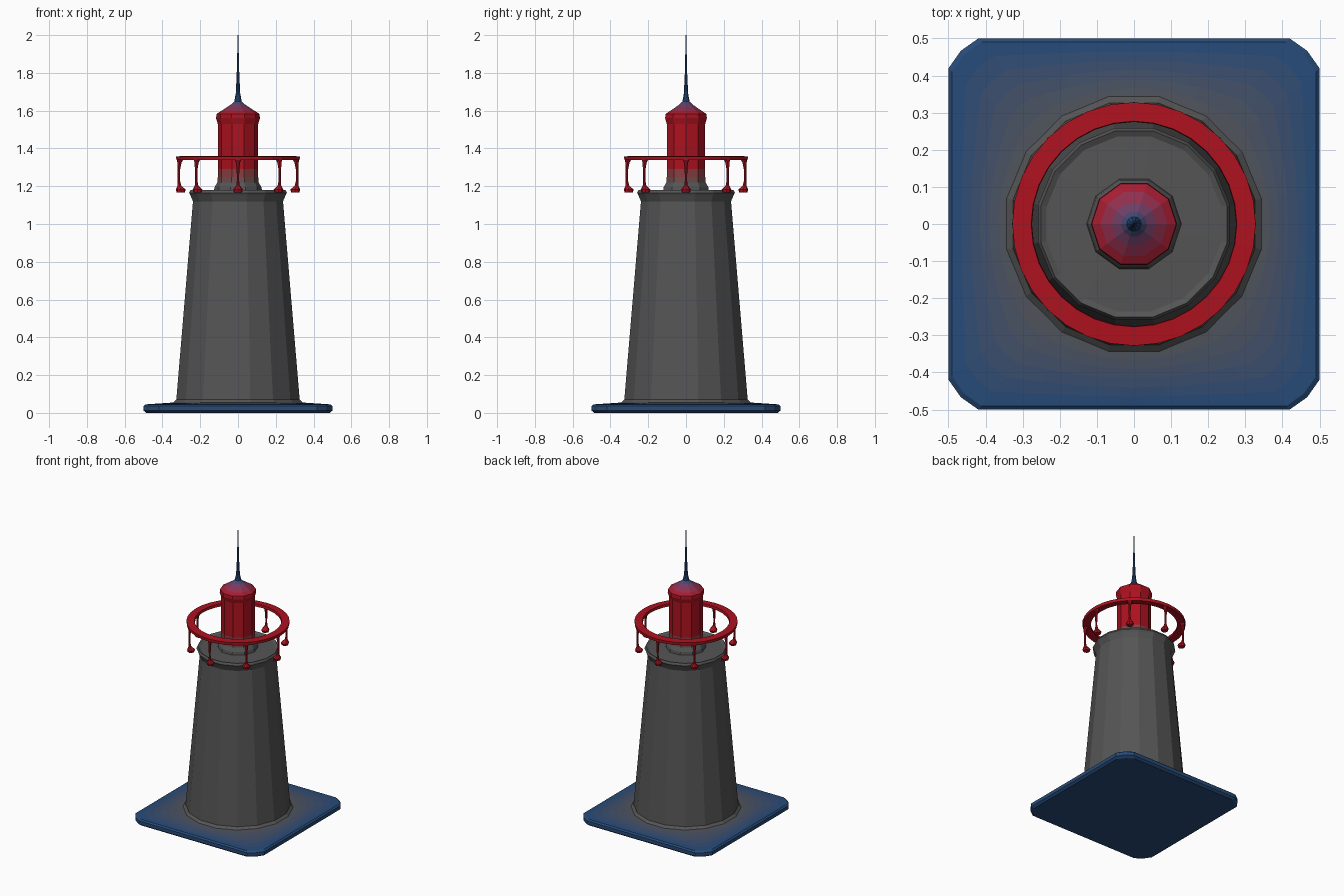
import bpy
from math import sin, cos, pi, radians

if "Cube" in bpy.data.objects:
    bpy.data.objects.remove(bpy.data.objects["Cube"])

GREY, BLUE, RED = (0.09, 0.09, 0.09), (0.02, 0.07, 0.19), (0.42, 0.006, 0.014)


def mix(a, b, t):
    return tuple(x + (y - x) * t for x, y in zip(a, b))


def material(name, rgb):
    m = bpy.data.materials.get(name) or bpy.data.materials.new(name)
    m.diffuse_color = (*rgb, 1)
    m.use_nodes = True
    m.node_tree.nodes["Principled BSDF"].inputs["Base Color"].default_value = m.diffuse_color
    return m


def skin(name, rings, colours, closed=False, bottom=False, top=False):
    """Skin equal-length rings with quads; colours holds one colour or one per band."""
    n, count = len(rings[0]), len(rings)
    verts = [p for ring in rings for p in ring]
    faces, slots = [], []
    bands = count if closed else count - 1
    for k in range(bands):
        a, b = k * n, ((k + 1) % count) * n
        for i in range(n):
            j = (i + 1) % n
            faces.append((a + i, a + j, b + j, b + i))
            slots.append(min(k, len(colours) - 1))
    if bottom:
        faces.append(tuple(reversed(range(n))))
        slots.append(0)
    if top:
        faces.append(tuple(range((count - 1) * n, count * n)))
        slots.append(len(colours) - 1)
    me = bpy.data.meshes.new(name)
    me.from_pydata(verts, [], faces)
    for i, c in enumerate(colours):
        me.materials.append(material(f"{name}_tone_{i}", c))
    me.polygons.foreach_set("material_index", slots)
    ob = bpy.data.objects.new(name, me)
    bpy.context.collection.objects.link(ob)
    return ob


def circle(r, z, n, cx=0, turn=0.0):
    return [(cx + r * cos(2 * pi * i / n + turn), r * sin(2 * pi * i / n + turn), z)
            for i in range(n)]


def rounded_square(half, z, n=72):
    pts = []
    for i in range(n):
        c, s = cos(2 * pi * i / n), sin(2 * pi * i / n)
        r = half * min(1 / max(abs(c), abs(s)), 1.32)
        pts.append((r * c, r * s, z))
    return pts


# Square foundation plate, fading from blue at the rim to grey at the tower
inner, outer = circle(0.34, 0.055, 72), rounded_square(0.49, 0.045)
rings = [rounded_square(0.485, 0.0), rounded_square(0.5, 0.012), rounded_square(0.5, 0.036)]
rings += [[mix(p, q, 1 - k / 6) for p, q in zip(inner, outer)] for k in range(7)]
tones = [BLUE] * 3 + [mix(BLUE, GREY, k / 6) for k in range(6)]
skin("foundation_plate", rings, tones, bottom=True)

# Tapered tower with base flange and gallery lip
profile = [(0.355, 0.05), (0.333, 0.07), (0.243, 1.12), (0.256, 1.15),
           (0.264, 1.165), (0.256, 1.18), (0.24, 1.172), (0.11, 1.175)]
skin("tower", [circle(r, z, 16, turn=pi / 16) for r, z in profile], [GREY])

# Lantern room, collar and eaves, grey at the foot turning red
profile = [(0.128, 1.172), (0.124, 1.195), (0.109, 1.22), (0.107, 1.25), (0.107, 1.29),
           (0.107, 1.53), (0.116, 1.56), (0.114, 1.582)]
tones = [GREY, GREY, mix(GREY, RED, 0.2), mix(GREY, RED, 0.5), RED]
skin("lantern", [circle(r, z, 10) for r, z in profile], tones)

# Conical roof fading to blue
profile = [(0.114, 1.582), (0.09, 1.598), (0.06, 1.617), (0.035, 1.634), (0.02, 1.648)]
tones = [mix(RED, BLUE, t) for t in (0.1, 0.35, 0.65, 0.9)]
skin("roof", [circle(r, z, 10) for r, z in profile], tones)

# Spire
profile = [(0.02, 1.648), (0.012, 1.69), (0.007, 1.79), (0.0015, 2.0)]
skin("spire", [circle(r, z, 10) for r, z in profile], [BLUE], top=True)

# Flat gallery handrail
profile = [(0.275, 1.342), (0.326, 1.338), (0.328, 1.358), (0.277, 1.36)]
skin("handrail", [circle(r, z, 32) for r, z in profile], [RED], closed=True)

# Eight railing posts with flared heads and bell feet: radius, height, centre distance
profile = [(0.022, 1.168, 0.303), (0.026, 1.182, 0.303), (0.009, 1.205, 0.31),
           (0.006, 1.23, 0.313), (0.007, 1.29, 0.313), (0.011, 1.325, 0.31),
           (0.019, 1.345, 0.306)]
for i in range(8):
    post = skin(f"railing_post_{i}", [circle(r, z, 8, cx) for r, z, cx in profile],
                [RED], bottom=True, top=True)
    post.rotation_euler.z = radians(45 * i)
